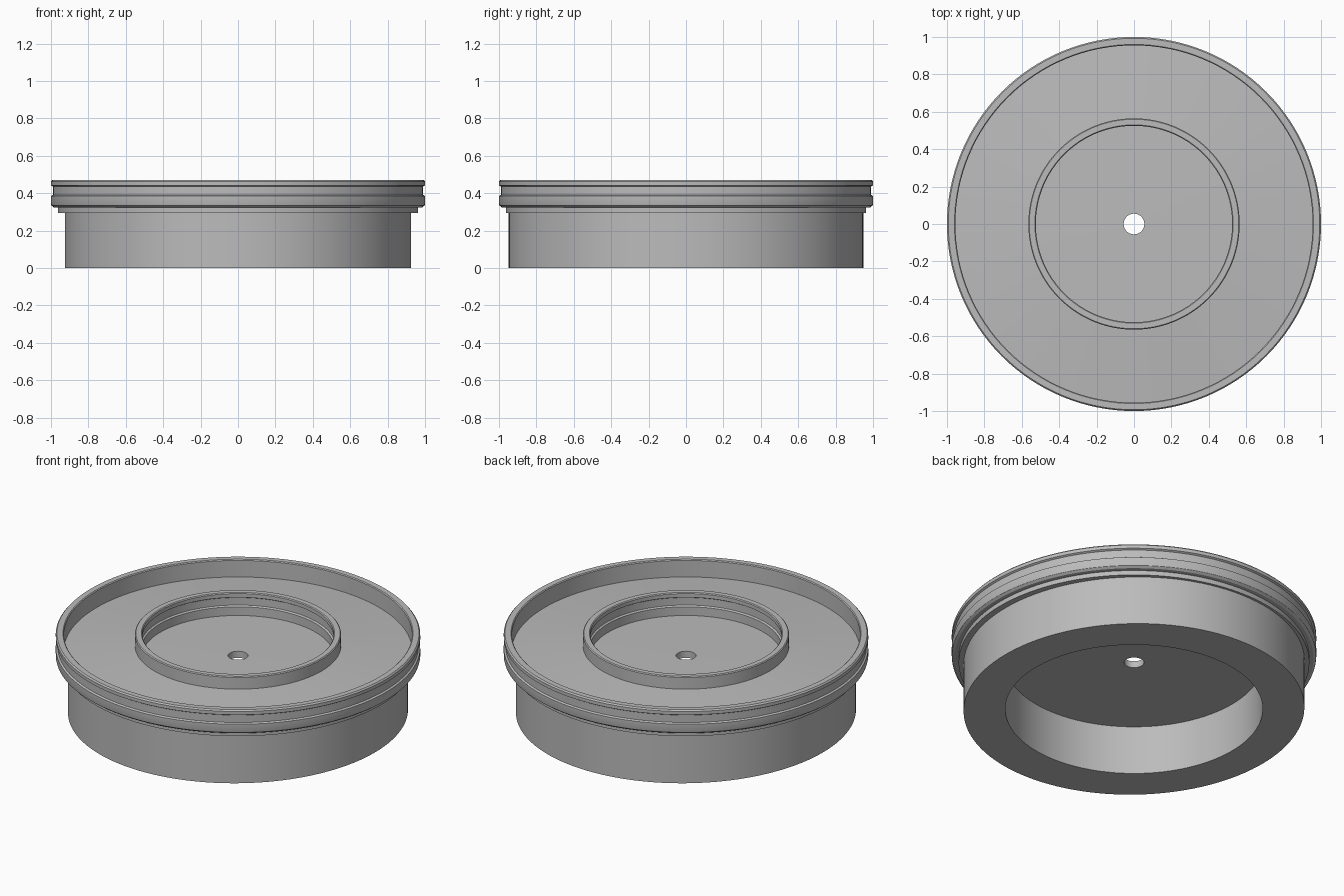
import bpy, bmesh, math

old = bpy.data.objects.get("Cube")
if old:
    bpy.data.objects.remove(old, do_unlink=True)

grey = bpy.data.materials.new("plain grey")
grey.use_nodes = True
COLOUR = (0.5, 0.5, 0.5, 1)
grey.diffuse_color = COLOUR
grey.node_tree.nodes["Principled BSDF"].inputs["Base Color"].default_value = COLOUR


def lathe(name, profile, squash=None, steps=128):
    """Spin a closed (radius, z) profile; squash = (limit, x factor) for outer points."""
    bm = bmesh.new()
    verts = [bm.verts.new((r, 0, z)) for r, z in profile]
    edges = [bm.edges.new((a, b)) for a, b in zip(verts, verts[1:] + verts[:1])]
    bmesh.ops.spin(bm, geom=verts + edges, cent=(0, 0, 0), axis=(0, 0, 1),
                   angle=math.tau, steps=steps, use_merge=True)
    bmesh.ops.remove_doubles(bm, verts=bm.verts, dist=1e-5)
    if squash:
        for v in bm.verts:
            if v.co.xy.length > squash[0]:
                v.co.x *= squash[1]
    bmesh.ops.recalc_face_normals(bm, faces=bm.faces)
    mesh = bpy.data.meshes.new(name)
    bm.to_mesh(mesh)
    bm.free()
    mesh.materials.append(grey)
    obj = bpy.data.objects.new(name, mesh)
    bpy.context.collection.objects.link(obj)
    bpy.ops.object.select_all(action="DESELECT")
    obj.select_set(True)
    bpy.context.view_layer.objects.active = obj
    bpy.ops.object.shade_smooth_by_angle(angle=math.radians(25))
    return obj


# Thick-walled lower drum, slightly narrower in width than in depth
lathe("lower_drum", [(0.706, 0), (0.948, 0), (0.948, 0.31), (0.706, 0.31)],
      squash=(0.8, 0.976))

# Base plate with the centre hole and a stepped collar
lathe("base_plate", [(0.055, 0.295), (0.962, 0.295), (0.962, 0.33), (0.055, 0.335)])

# Gently sloping floor of the outer channel
lathe("channel_floor", [(0.545, 0.32), (0.97, 0.325), (0.97, 0.364), (0.545, 0.396)])

# Outer rim with a shallow groove around it
lathe("outer_rim", [
    (0.955, 0.322), (0.985, 0.324), (0.998, 0.334), (1, 0.34), (1, 0.385),
    (0.99, 0.391), (0.99, 0.436), (1, 0.442), (1, 0.462), (0.993, 0.47),
    (0.96, 0.47), (0.955, 0.465)])

# Raised inner ring with a groove on its inside wall
lathe("inner_ring", [
    (0.525, 0.32), (0.565, 0.32), (0.565, 0.465), (0.56, 0.47), (0.53, 0.47),
    (0.525, 0.465), (0.525, 0.442), (0.535, 0.436), (0.535, 0.391), (0.525, 0.385)])
